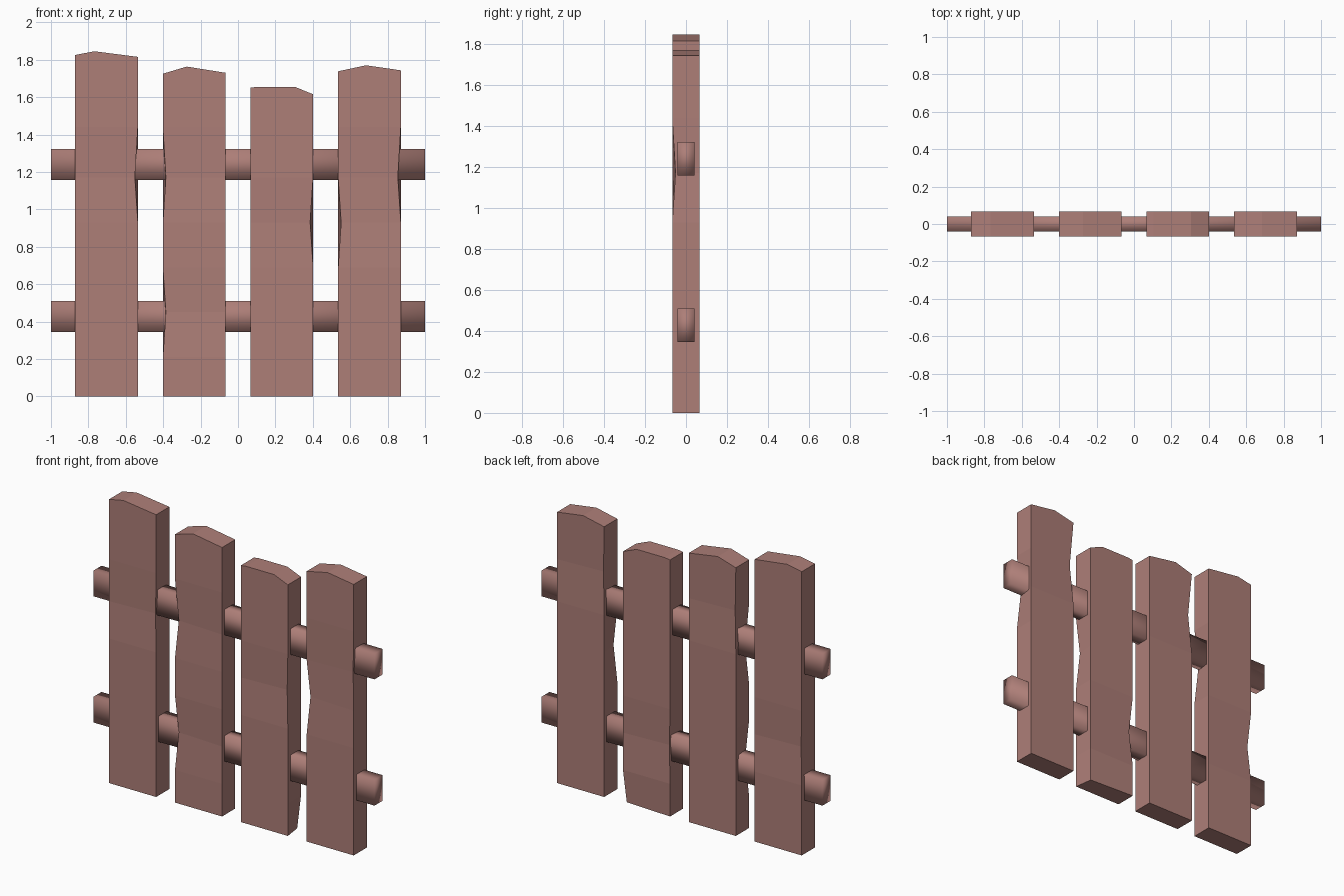
import bpy, bmesh

if "Cube" in bpy.data.objects:
    bpy.data.objects.remove(bpy.data.objects["Cube"])

wood = bpy.data.materials.new("reddish brown wood")
wood.diffuse_color = (0.42, 0.21, 0.187, 1)
wood.use_nodes = True
wood.node_tree.nodes["Principled BSDF"].inputs["Base Color"].default_value = wood.diffuse_color

HALF_T = 0.067          # half plank thickness
WIDTH = 0.335
CHIP = 0.016            # depth of the worn edge dents
LEVELS = [0, 0.21, 0.45, 0.69, 0.93, 1.17, 1.44]


def finish(bm, name, smooth):
    bmesh.ops.recalc_face_normals(bm, faces=bm.faces)
    mesh = bpy.data.meshes.new(name)
    bm.to_mesh(mesh)
    bm.free()
    mesh.materials.append(wood)
    for p in mesh.polygons:
        p.use_smooth = smooth
    ob = bpy.data.objects.new(name, mesh)
    bpy.context.collection.objects.link(ob)


def plank(name, cx, top, chips):
    """top: (dx, z) profile left to right; chips: set of (x side, y side, level)."""
    bm = bmesh.new()
    cols = {}
    for sx in (-1, 1):
        for sy in (-1, 1):
            col = []
            for i, z in enumerate(LEVELS):
                d = CHIP if (sx, sy, i) in chips else 0
                col.append(bm.verts.new((cx + sx * (WIDTH / 2 - d), sy * (HALF_T - d), z)))
            cols[sx, sy] = col
    tops = {sy: [bm.verts.new((cx + dx, sy * HALF_T, z)) for dx, z in top] for sy in (-1, 1)}
    # broad faces and narrow sides, level by level
    ring = [(-1, -1), (1, -1), (1, 1), (-1, 1)]
    for k in range(4):
        a, b = cols[ring[k]], cols[ring[(k + 1) % 4]]
        for i in range(len(LEVELS) - 1):
            bm.faces.new((a[i], b[i], b[i + 1], a[i + 1]))
    bm.faces.new([cols[r][0] for r in ring])
    # roughly sawn top
    for sy in (-1, 1):
        bm.faces.new([cols[-1, sy][-1], cols[1, sy][-1]] + tops[sy][::-1])
    for sx, i in ((-1, 0), (1, -1)):
        bm.faces.new((cols[sx, -1][-1], cols[sx, 1][-1], tops[1][i], tops[-1][i]))
    for i in range(len(top) - 1):
        bm.faces.new((tops[-1][i], tops[-1][i + 1], tops[1][i + 1], tops[1][i]))
    finish(bm, name, False)


def rail(name, z0, z1):
    bm = bmesh.new()
    bmesh.ops.create_cube(bm, size=1)
    for v in bm.verts:
        v.co = (v.co.x * 2, v.co.y * 0.082, (z0 + z1) / 2 + v.co.z * (z1 - z0))
    finish(bm, name, True)


W = WIDTH / 2
# upright planks
plank("plank_1", -0.703, [(-W, 1.825), (-0.065, 1.845), (W, 1.815)],
      {(1, -1, 5), (-1, 1, 3)})
plank("plank_2", -0.234, [(-W, 1.725), (-0.04, 1.763), (W, 1.73)],
      {(-1, -1, 5), (-1, -1, 2), (-1, 1, 6)})
plank("plank_3", 0.234, [(-W, 1.65), (-0.13, 1.655), (0.07, 1.655), (W, 1.615)],
      {(1, -1, 4), (1, 1, 0), (-1, 1, 2)})
plank("plank_4", 0.703, [(-W, 1.738), (-0.018, 1.77), (W, 1.743)],
      {(-1, -1, 4), (1, -1, 5), (-1, 1, 6)})

# horizontal rails
rail("lower_rail", 0.345, 0.51)
rail("upper_rail", 1.157, 1.322)
